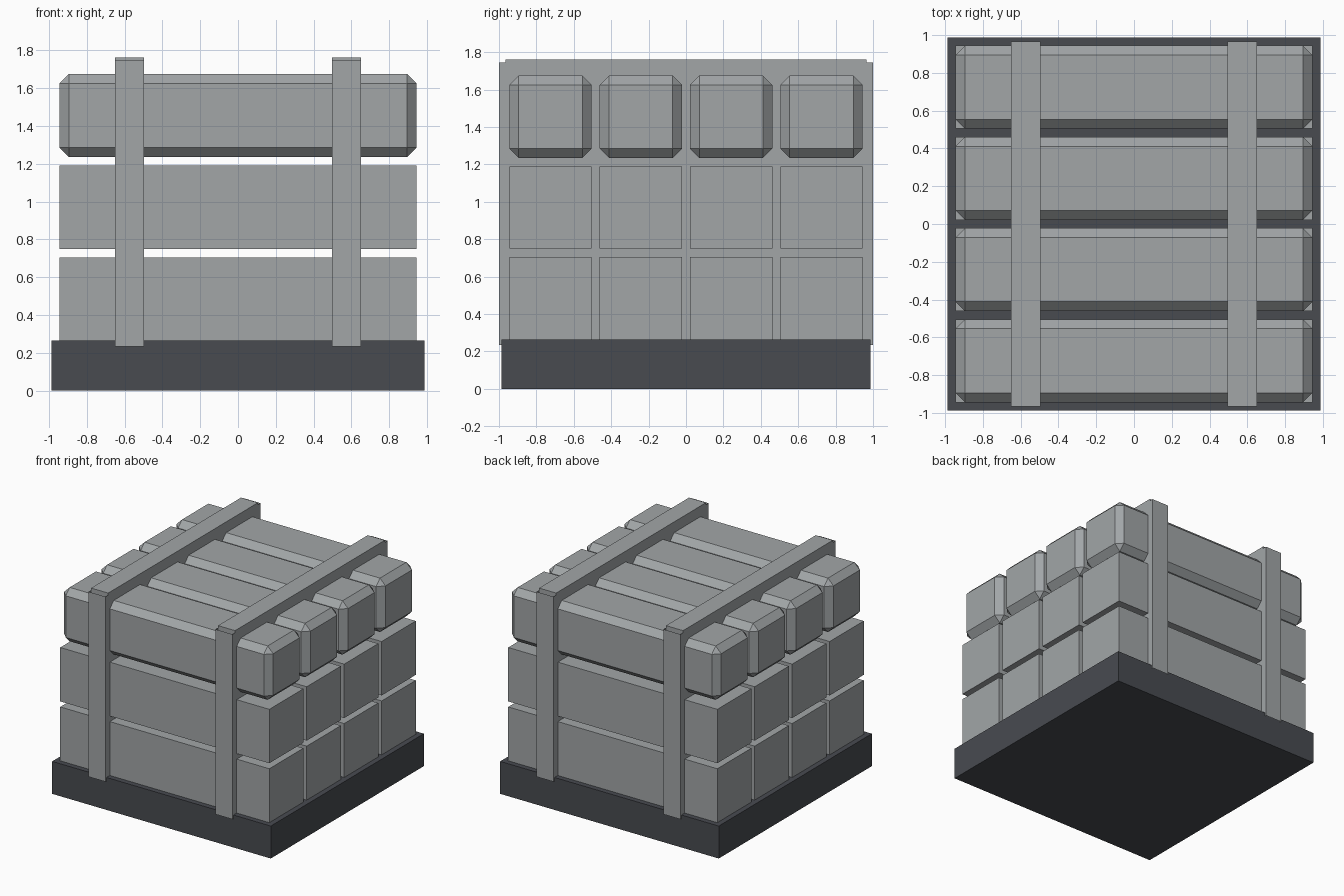
import bpy
import bmesh
from mathutils import Matrix, Vector

cube = bpy.data.objects.get("Cube")
if cube:
    bpy.data.objects.remove(cube, do_unlink=True)


def make_material(name, color):
    mat = bpy.data.materials.new(name)
    mat.use_nodes = True
    mat.diffuse_color = color
    mat.node_tree.nodes["Principled BSDF"].inputs["Base Color"].default_value = color
    return mat


grey = make_material("light grey", (0.36, 0.38, 0.39, 1))
dark = make_material("dark slate", (0.065, 0.07, 0.081, 1))


def box(name, low, high, mat, bevel=0, open_ends=False):
    """Axis-aligned box, optionally chamfered or without top and bottom."""
    low, high = Vector(low), Vector(high)
    bm = bmesh.new()
    matrix = Matrix.LocRotScale((low + high) / 2, None, high - low)
    bmesh.ops.create_cube(bm, size=1, matrix=matrix)
    bm.normal_update()
    if open_ends:
        caps = [f for f in bm.faces if abs(f.normal.z) > 0.9]
        bmesh.ops.delete(bm, geom=caps, context="FACES_ONLY")
    if bevel:
        bmesh.ops.bevel(bm, geom=bm.edges[:], offset=bevel, segments=1,
                        affect="EDGES", profile=0.5)
    mesh = bpy.data.meshes.new(name)
    bm.to_mesh(mesh)
    bm.free()
    mesh.materials.append(mat)
    obj = bpy.data.objects.new(name, mesh)
    bpy.context.collection.objects.link(obj)
    return obj


# Pallet base
box("base", (-0.987, -0.987, 0), (0.987, 0.987, 0.265), dark)

# Three layers of four beams, the top layer chamfered
HALF = 0.22
LAYERS = (("lower", 0.485, 0), ("middle", 0.97, 0), ("upper", 1.455, 0.05))
for layer, z, bevel in LAYERS:
    for i in range(4):
        y = (i - 1.5) * 0.483
        box(f"{layer}_beam_{i + 1}", (-0.944, y - HALF, z - HALF),
            (0.944, y + HALF, z + HALF), grey, bevel)

# Two straps: an open sleeve around the stack and a plate across the top
for side, x in (("right", -0.573), ("left", 0.573)):
    box(f"{side}_strap_sleeve", (x - 0.077, -1, 0.235),
        (x + 0.077, 1, 1.745), grey, open_ends=True)
    box(f"{side}_strap_top", (x - 0.077, -0.966, 1.6),
        (x + 0.077, 0.966, 1.762), grey)
